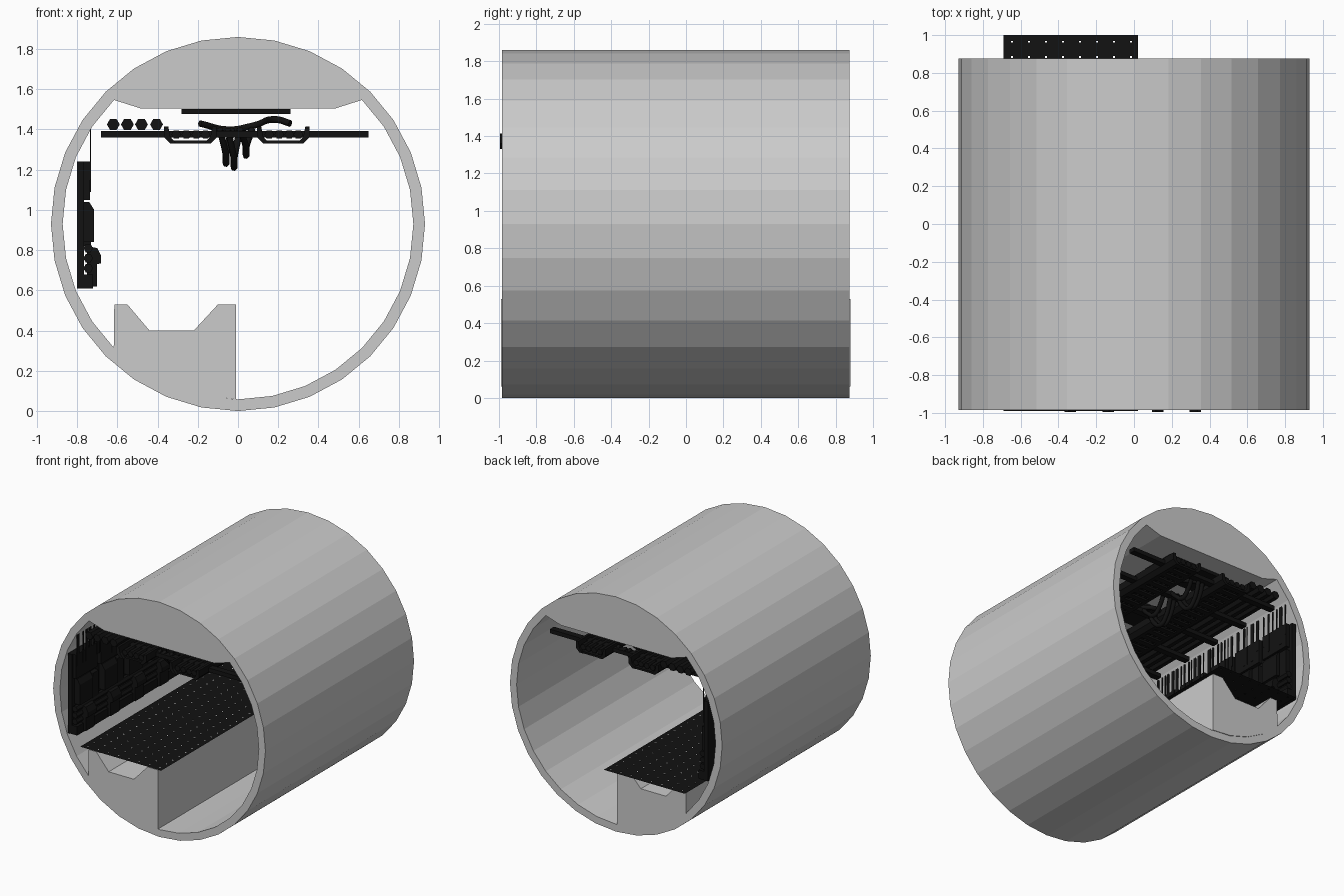
import bpy, bmesh, math, random
from mathutils import Vector

if "Cube" in bpy.data.objects:
    bpy.data.objects.remove(bpy.data.objects["Cube"])
random.seed(4)

black = bpy.data.materials.new("black")
black.diffuse_color = (0.006, 0.006, 0.006, 1)
black.use_nodes = True
black.node_tree.nodes["Principled BSDF"].inputs["Base Color"].default_value = black.diffuse_color
CZ, N = 0.93, 32


def finish(name, bm, mat=None):
    bmesh.ops.recalc_face_normals(bm, faces=bm.faces)
    me = bpy.data.meshes.new(name)
    bm.to_mesh(me)
    bm.free()
    ob = bpy.data.objects.new(name, me)
    bpy.context.collection.objects.link(ob)
    if mat:
        me.materials.append(mat)
    return ob


def add_prism(bm, pts, y0, y1):
    """Extrude an x-z profile along y."""
    a = [bm.verts.new((x, y0, z)) for x, z in pts]
    b = [bm.verts.new((x, y1, z)) for x, z in pts]
    bm.faces.new(a)
    bm.faces.new(b)
    for i in range(len(pts)):
        j = (i + 1) % len(pts)
        bm.faces.new((a[i], a[j], b[j], b[i]))


def add_box(bm, x0, x1, y0, y1, z0, z1):
    add_prism(bm, [(x0, z0), (x1, z0), (x1, z1), (x0, z1)], y0, y1)


def ngon(x, z, r, n, turn=0.0):
    return [(x + r * math.cos(turn + math.tau * i / n),
             z + r * math.sin(turn + math.tau * i / n)) for i in range(n)]


def cables(name, paths, r):
    cu = bpy.data.curves.new(name, 'CURVE')
    cu.dimensions = '3D'
    cu.bevel_depth = r
    cu.bevel_resolution = 1
    cu.resolution_u = 5
    cu.use_fill_caps = True
    for pts in paths:
        sp = cu.splines.new('BEZIER')
        sp.bezier_points.add(len(pts) - 1)
        for bp, p in zip(sp.bezier_points, pts):
            bp.co = Vector(p)
            bp.handle_left_type = bp.handle_right_type = 'AUTO'
    cu.materials.append(black)
    ob = bpy.data.objects.new(name, cu)
    bpy.context.collection.objects.link(ob)


def circle_point(r, k):
    t = math.tau * k / N
    return r * math.sin(t), CZ + r * math.cos(t)


# Tunnel shell: the top inner corners are flattened into a ceiling
bm = bmesh.new()
rings = []
for y in (-0.985, 0.875):
    for r in (0.93, 0.872):
        ring = []
        for k in range(N):
            x, z = circle_point(r, k)
            if r < 0.9 and (k <= 3 or k >= N - 3):
                z = 1.505
            ring.append(bm.verts.new((x, y, z)))
        rings.append(ring)
fo, fi, bo, bi = rings
for k in range(N):
    j = (k + 1) % N
    for p, q in ((fo, fi), (fi, bi), (bi, bo), (bo, fo)):
        bm.faces.new((p[k], p[j], q[j], q[k]))
finish("tunnel_shell", bm)

# Walkway base with a drain trough, following the tunnel floor
bm = bmesh.new()
prof = [(-0.615, 0.53), (-0.55, 0.53), (-0.44, 0.40), (-0.22, 0.40), (-0.10, 0.53), (-0.01, 0.53), (-0.01, 0.06)]
prof += [circle_point(0.874, k) for k in (17, 18, 19, 20)]
add_prism(bm, prof, -0.99, 0.88)
finish("walkway_base", bm)

# Perforated floor grating
bm = bmesh.new()
nx, ny = 71, 199
grid = [[bm.verts.new((-0.69 + 0.01 * i, -0.99 + 0.01 * j, 0.532)) for j in range(ny + 1)] for i in range(nx + 1)]
for i in range(nx):
    for j in range(ny):
        if i % 9 == 4 and j % 8 == 3:
            continue
        bm.faces.new((grid[i][j], grid[i + 1][j], grid[i + 1][j + 1], grid[i][j + 1]))
finish("floor_grating", bm, black)

# Cross beams under the ceiling
bm = bmesh.new()
beam_ys = [-0.85 + 0.32 * i for i in range(6)]
for y in beam_ys:
    add_box(bm, -0.68, 0.65, y - 0.025, y + 0.025, 1.36, 1.392)
finish("cross_beams", bm, black)

# Two cable trays: sloped side rails and rungs
bm = bmesh.new()
for cx in (-0.237, 0.225):
    for s in (-1, 1):
        rail = [(cx + s * 0.13, 1.415), (cx + s * 0.13, 1.36), (cx + s * 0.10, 1.33),
                (cx + s * 0.07, 1.33), (cx + s * 0.10, 1.365), (cx + s * 0.11, 1.415)]
        add_prism(bm, rail, -0.995, 0.87)
    for i in range(24):
        y = -0.95 + i * 0.078
        add_box(bm, cx - 0.10, cx + 0.10, y - 0.022, y + 0.022, 1.33, 1.345)
    for dx in (-0.07, -0.02, 0.03, 0.075):
        add_prism(bm, ngon(cx + dx, 1.375, 0.024, 6), -0.98, 0.86)
finish("cable_trays", bm, black)

# Row of hexagonal pipes lying on the beams
bm = bmesh.new()
for x in (-0.62, -0.55, -0.48, -0.405):
    add_prism(bm, ngon(x, 1.425, 0.032, 6), -0.98, 0.86)
finish("ceiling_pipes", bm, black)

# Ceiling lamps
bm = bmesh.new()
for y in (-0.7, -0.08, 0.58):
    add_box(bm, -0.28, 0.26, y - 0.14, y + 0.14, 1.478, 1.503)
finish("ceiling_lamps", bm, black)

# Cables sagging between the beams
paths = []
for a, b in zip(beam_ys[:-1], beam_ys[1:]):
    m = (a + b) / 2
    for x, low in ((-0.06, 1.23), (-0.02, 1.21), (0.04, 1.27)):
        if random.random() < 0.6:
            paths.append([(x - 0.03, a, 1.40), (x, m - 0.06, low + 0.04), (x, m, low), (x, m + 0.06, low + 0.04), (x + 0.03, b, 1.40)])
for y in (-0.5, 0.1, 0.6):
    paths.append([(-0.19, y, 1.43), (-0.05, y + 0.08, 1.40), (0.08, y, 1.42), (0.18, y + 0.1, 1.45), (0.26, y + 0.05, 1.43)])
cables("sagging_cables", paths, 0.017)

# Wall cabinets: backing panel with boxes and a lower duct
bm = bmesh.new()
add_box(bm, -0.80, -0.765, -0.985, 0.87, 0.61, 1.24)
n = 6
w = 1.855 / n
for i in range(n):
    y = -0.985 + i * w
    add_box(bm, -0.78, -0.735, y + 0.01, y + w - 0.03, 1.05, 1.24)
    add_prism(bm, [(-0.78, 0.84), (-0.715, 0.84), (-0.715, 1.0), (-0.74, 1.04), (-0.78, 1.04)],
              y + 0.03, y + w * 0.62)
    add_box(bm, -0.78, -0.73, y + w * 0.68, y + w * 0.92, 0.82, 1.02)
add_box(bm, -0.79, -0.72, -0.985, 0.87, 0.61, 0.68)
finish("wall_cabinets", bm, black)

# Long wall conduits and hanging loops beneath the cabinets
bm = bmesh.new()
for z in (0.71, 0.76, 0.81):
    add_prism(bm, ngon(-0.745, z, 0.024, 6), -0.98, 0.86)
for i in range(n):
    y = -0.985 + i * w
    add_prism(bm, [(-0.75, 0.62), (-0.70, 0.62), (-0.70, 0.73), (-0.68, 0.735), (-0.68, 0.77),
                   (-0.70, 0.81), (-0.75, 0.82)], y + 0.08, y + 0.19)
finish("wall_conduits", bm, black)

# Thin wires dropping from the pipes to the cabinets
bm = bmesh.new()
y = -0.97
while y < 0.84:
    width = random.uniform(0.008, 0.035)
    bottom = random.choice((1.09, 1.09, 1.15, 1.24))
    add_box(bm, -0.737, -0.732, y, y + width, bottom, 1.41)
    y += width + random.uniform(0.012, 0.05)
finish("drop_wires", bm, black)
